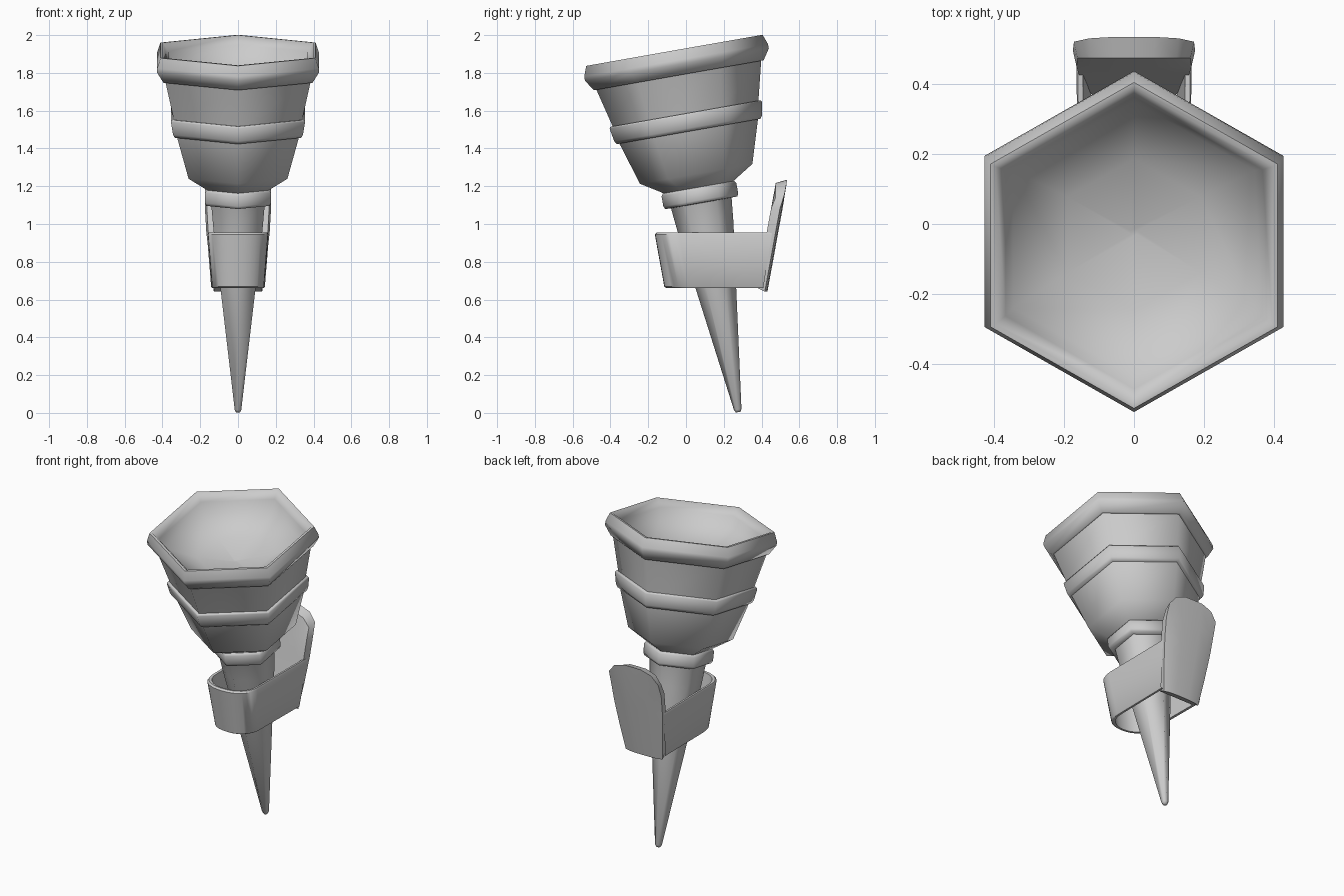
import bpy, bmesh, math
from mathutils import Matrix

if "Cube" in bpy.data.objects:
    bpy.data.objects.remove(bpy.data.objects["Cube"])

TILT = Matrix.Translation((0, 0.277, 0)) @ Matrix.Rotation(math.radians(10), 4, 'X')


def finish(name, bm, angle):
    bmesh.ops.remove_doubles(bm, verts=bm.verts, dist=0.0005)
    bmesh.ops.recalc_face_normals(bm, faces=bm.faces)
    me = bpy.data.meshes.new(name)
    bm.to_mesh(me)
    bm.free()
    ob = bpy.data.objects.new(name, me)
    bpy.context.collection.objects.link(ob)
    bpy.ops.object.select_all(action='DESELECT')
    ob.select_set(True)
    bpy.context.view_layer.objects.active = ob
    bpy.ops.object.shade_smooth_by_angle(angle=math.radians(angle))
    return ob


def loft(bm, rows, close_u, close_v):
    grid = [[bm.verts.new(p) for p in row] for row in rows]
    n, m = len(grid), len(grid[0])
    for i in range(n if close_v else n - 1):
        for j in range(m if close_u else m - 1):
            a, b = grid[i], grid[(i + 1) % n]
            k = (j + 1) % m
            bm.faces.new((a[j], a[k], b[k], b[j]))
    return grid


def hex_lathe(name, profile, ring=False):
    # six-sided lathe with a corner facing front, leaned forward
    bm = bmesh.new()
    rows = []
    for r, s in profile:
        rows.append([TILT @ Matrix.Rotation(math.radians(60 * k), 4, 'Z') @
                     Matrix.Translation((0, -r, s)).to_translation() for k in range(6)])
    grid = loft(bm, rows, True, ring)
    if not ring:
        bm.faces.new(grid[0])
        bm.faces.new(grid[-1])
    return finish(name, bm, 70)


# Torch: spike handle, cup with its rolled rim and shallow bowl, and two bands
hex_lathe("handle", [(0.012, 0.004), (0.02, 0.018), (0.11, 0.70), (0.15, 1.0), (0.166, 1.16), (0.19, 1.24)])
hex_lathe("cup", [(0.17, 1.20), (0.19, 1.215), (0.302, 1.285), (0.373, 1.515), (0.392, 1.61), (0.443, 1.815),
                  (0.456, 1.815), (0.494, 1.872), (0.494, 1.895), (0.474, 1.949), (0.458, 1.949),
                  (0.425, 1.905), (0.40, 1.845), (0.22, 1.77), (0.01, 1.735)])
hex_lathe("neck_collar", [(0.15, 1.215), (0.192, 1.213), (0.201, 1.20), (0.201, 1.145), (0.194, 1.13),
                          (0.15, 1.128)], True)
hex_lathe("cup_band", [(0.36, 1.61), (0.404, 1.609), (0.410, 1.60), (0.397, 1.53), (0.386, 1.513),
                       (0.35, 1.515)], True)


# U-shaped holder strap, open above and below, tapering downward
def strap_row(w, front, back, z):
    cy = front + 0.13
    pts = [(w * 1.03, back, z)]
    for i in range(17):
        t = math.pi * i / 16
        c, s = math.cos(t), math.sin(t)
        pts.append((w * math.copysign(abs(c) ** 0.9, c), cy - 0.13 * s ** 0.9 if s > 1e-6 else cy, z))
    pts.append((-w * 1.03, back, z))
    return pts


bm = bmesh.new()
loft(bm, [strap_row(0.134, -0.105, 0.41, 0.662), strap_row(0.138, -0.115, 0.41, 0.668),
          strap_row(0.160, -0.165, 0.455, 0.945), strap_row(0.156, -0.155, 0.455, 0.955),
          strap_row(0.142, -0.142, 0.455, 0.953), strap_row(0.120, -0.095, 0.41, 0.664)],
     False, True)
finish("holder_strap", bm, 45)

# Leaning wall plate: rounded top corners, narrower at the foot
bm = bmesh.new()
rows = []
for z, y, w, drop in [(0.642, 0.428, 0.128, 0.0), (0.80, 0.457, 0.150, 0.0), (0.96, 0.486, 0.168, 0.0),
                      (1.08, 0.508, 0.175, 0.0), (1.235, 0.533, 0.172, 0.075)]:
    us = [-1, -0.75, -0.35, 0, 0.35, 0.75, 1]
    lift = 0.024 if z < 0.7 else -0.018 if z > 1.2 else 0
    back = [(u * w, y + 0.003 - 0.014 * u ** 4, z - drop * u ** 4) for u in us]
    front = [(u * w * 0.94, y - 0.058, z + lift - drop * u ** 4) for u in reversed(us)]
    rows.append(back + front)
grid = loft(bm, rows, True, False)
n = len(grid[0])
for row in (grid[0], grid[-1]):
    for j in range(n // 2 - 1):
        bm.faces.new((row[j], row[j + 1], row[n - 2 - j], row[n - 1 - j]))
finish("wall_plate", bm, 45)
